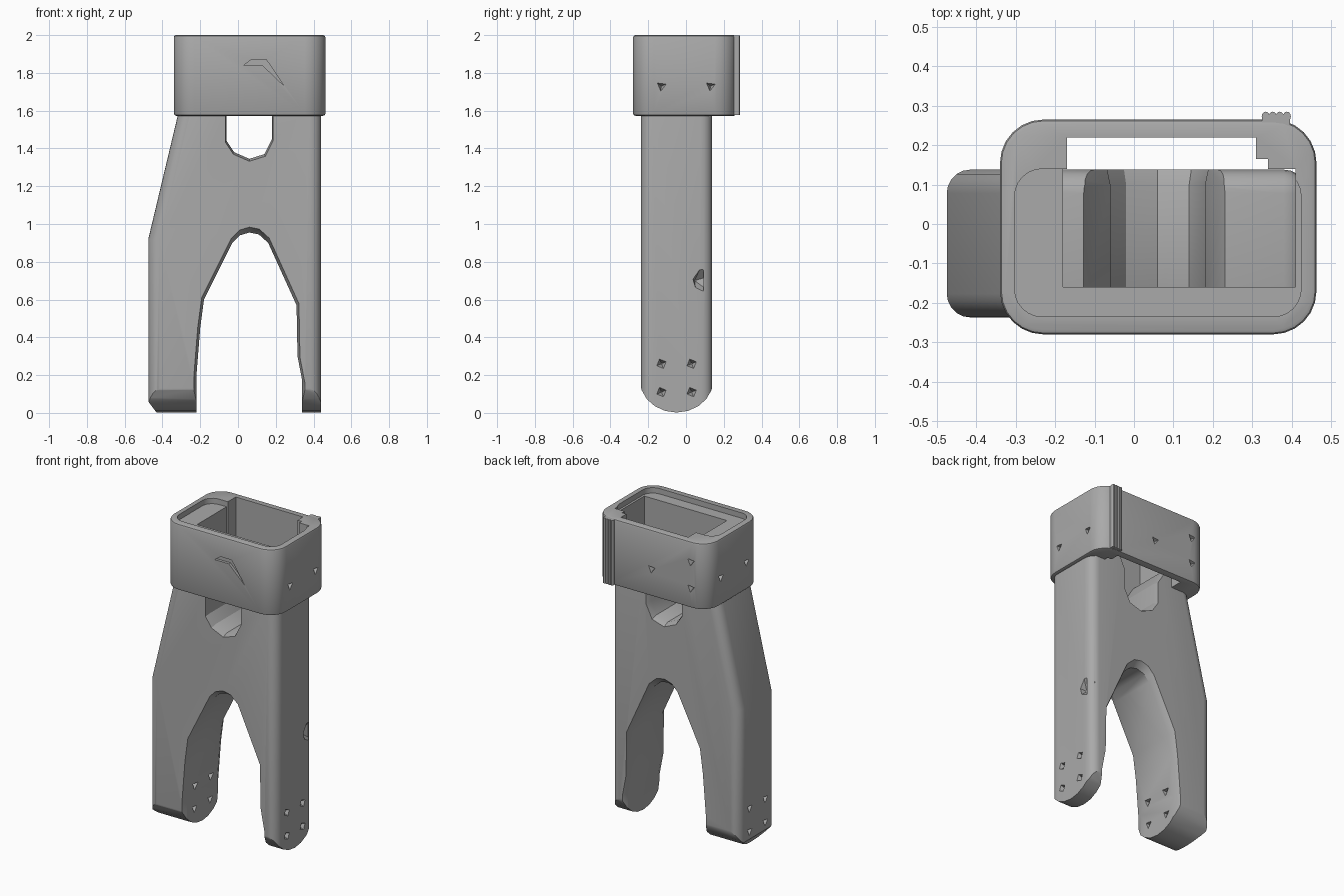
import bpy, bmesh, math
from mathutils import Vector

cube = bpy.data.objects.get("Cube")
if cube:
    bpy.data.objects.remove(cube, do_unlink=True)

grey = bpy.data.materials.new("plain grey")
grey.use_nodes = True
grey.diffuse_color = (0.4, 0.4, 0.4, 1)
grey.node_tree.nodes["Principled BSDF"].inputs["Base Color"].default_value = (0.4, 0.4, 0.4, 1)


def loft(name, sections):
    """Solid through matching closed loops of points."""
    bm = bmesh.new()
    rings = [[bm.verts.new(p) for p in s] for s in sections]
    n = len(rings[0])
    for a, b in zip(rings, rings[1:]):
        for i in range(n):
            j = (i + 1) % n
            bm.faces.new((a[i], a[j], b[j], b[i]))
    bm.faces.new(rings[0][::-1])
    bm.faces.new(rings[-1])
    bmesh.ops.recalc_face_normals(bm, faces=bm.faces)
    mesh = bpy.data.meshes.new(name)
    bm.to_mesh(mesh)
    bm.free()
    ob = bpy.data.objects.new(name, mesh)
    bpy.context.collection.objects.link(ob)
    mesh.materials.append(grey)
    return ob


def prism(name, outline, axis, lo, hi):
    def place(p, d):
        q = list(p)
        q.insert(axis, d)
        return q
    return loft(name, [[place(p, d) for p in outline] for d in (lo, hi)])


def round_rect(x0, x1, y0, y1, r, steps=6):
    corners = ((x1 - r, y1 - r), (x0 + r, y1 - r), (x0 + r, y0 + r), (x1 - r, y0 + r))
    return [(cx + r * math.cos(math.pi / 2 * (k + i / steps)),
             cy + r * math.sin(math.pi / 2 * (k + i / steps)))
            for k, (cx, cy) in enumerate(corners) for i in range(steps + 1)]


def apply_all(ob):
    bpy.context.view_layer.objects.active = ob
    for m in list(ob.modifiers):
        bpy.ops.object.modifier_apply(modifier=m.name)


def bevel(ob, width, segments):
    m = ob.modifiers.new("Bevel", 'BEVEL')
    m.width, m.segments = width, segments
    m.limit_method, m.angle_limit = 'ANGLE', math.radians(40)
    apply_all(ob)


def cut(ob, tool, operation='DIFFERENCE'):
    m = ob.modifiers.new("Cut", 'BOOLEAN')
    m.operation, m.object, m.solver = operation, tool, 'EXACT'
    apply_all(ob)
    bpy.data.objects.remove(tool, do_unlink=True)


def pit(ob, place, direction, size=0.04, sides=3):
    """Small pyramid dent in a surface."""
    d = Vector(direction)
    rot = d.to_track_quat('Z', 'Y')
    base = [Vector(place) + d * 0.02 + rot @ Vector((size * math.cos(a), size * math.sin(a), 0))
            for a in (math.tau * i / sides + 0.4 for i in range(sides))]
    tip = [Vector(place) - d * 0.035 + (p - Vector(place) - d * 0.02) * 0.1 for p in base]
    cut(ob, loft("pit_cutter", [base, tip]))


def flared(name, outline, centre):
    """Cutter through the fork that widens towards both faces."""
    cx, cz = centre
    return loft(name, [[(cx + (x - cx) * s, y, cz + (z - cz) * s) for x, z in outline]
                       for y, s in ((-0.3, 1.08), (-0.235, 1.05), (-0.2, 1.0),
                                    (0.1, 1.0), (0.14, 1.07), (0.2, 1.1))])


def finish(ob):
    bpy.ops.object.select_all(action='DESELECT')
    ob.select_set(True)
    bpy.context.view_layer.objects.active = ob
    bpy.ops.object.shade_smooth_by_angle(angle=math.radians(30))


# Forked body: tapered slab with rounded long edges
fork = prism("fork", [(-0.475, -0.1), (0.44, -0.1), (0.44, 1.68), (-0.29, 1.68),
                      (-0.32, 1.57), (-0.475, 0.92)], 1, -0.237, 0.138)
bevel(fork, 0.06, 5)

# Rounded feet
foot = [(-0.05 + 0.195 * math.cos(a), 0.175 + 0.173 * math.sin(a))
        for a in (math.pi + math.pi * i / 10 for i in range(11))]
cut(fork, prism("foot_cutter", foot + [(0.145, 1.8), (-0.245, 1.8)], 0, -0.6, 0.6), 'INTERSECT')
cut(fork, prism("heel_cutter", [(-0.6, -0.1), (-0.43, -0.1), (-0.43, 0.0),
                                (-0.475, 0.06), (-0.6, 0.06)], 1, -0.4, 0.4))

# Arch between the legs and window under the collar
cut(fork, flared("arch_cutter", [(-0.22, -0.3), (-0.22, 0.2), (-0.2, 0.45), (-0.18, 0.6),
                                 (-0.03, 0.9), (0.01, 0.94), (0.06, 0.955), (0.11, 0.945),
                                 (0.16, 0.9), (0.31, 0.57), (0.315, 0.3), (0.34, 0.17),
                                 (0.34, -0.3)], (0.06, 0.4)))
cut(fork, flared("window_cutter", [(-0.14, 1.8), (-0.14, 1.7), (-0.06, 1.57), (-0.06, 1.44),
                                   (-0.02, 1.38), (0.06, 1.345), (0.14, 1.37), (0.18, 1.45),
                                   (0.18, 1.57), (0.24, 1.7), (0.24, 1.8)], (0.06, 1.6)))

# Dents on both sides of each foot
for y in (-0.13, 0.03):
    for z in (0.11, 0.26):
        pit(fork, (0.44, y, z), (1, 0, 0), sides=4)
        pit(fork, (-0.475, y, z), (-1, 0, 0))
        pit(fork, (-0.22, y, z), (1, 0, 0))
pit(fork, (0.43, 0.07, 0.7), (0.8, 0.6, 0), 0.07, 5)
finish(fork)

# Collar: rounded sleeve with soft rims
collar = prism("collar", round_rect(-0.34, 0.463, -0.28, 0.265, 0.11), 2, 1.573, 2.0)
bevel(collar, 0.012, 2)
cut(collar, prism("opening_cutter", [(-0.18, -0.16), (0.41, -0.16), (0.41, 0.14), (0.34, 0.14),
                                     (0.34, 0.165), (0.31, 0.165), (0.31, 0.22), (-0.17, 0.22),
                                     (-0.17, 0.14), (-0.18, 0.14)], 2, 1.4, 2.2))
cut(collar, prism("rim_step_cutter", round_rect(-0.303, 0.424, -0.235, 0.14, 0.07), 2, 1.965, 2.2))

# Dents in the collar
for x, z in ((-0.22, 1.87), (-0.22, 1.7), (0.06, 1.75)):
    pit(collar, (x, 0.265, z), (0, 1, 0))
for y in (-0.13, 0.13):
    pit(collar, (0.463, y, 1.73), (1, 0, 0))
    pit(collar, (-0.34, y, 1.75), (-1, 0, 0))
cut(collar, prism("nick_cutter", [(0.03, 1.84), (0.07, 1.87), (0.15, 1.87), (0.245, 1.73),
                                  (0.13, 1.84)], 1, -0.4, -0.262))
finish(collar)

# Ribbed clasp on the back corner
clasp = prism("clasp", [(0.325, 0.2), (0.396, 0.2), (0.396, 0.273), (0.325, 0.273)], 2, 1.578, 1.998)
for i in range(4):
    x = 0.334 + i * 0.018
    rib = prism("clasp_rib", [(x + 0.01 * math.cos(a), 0.273 + 0.012 * math.sin(a))
                              for a in (math.tau * k / 12 for k in range(12))], 2, 1.578, 1.998)
    finish(rib)
